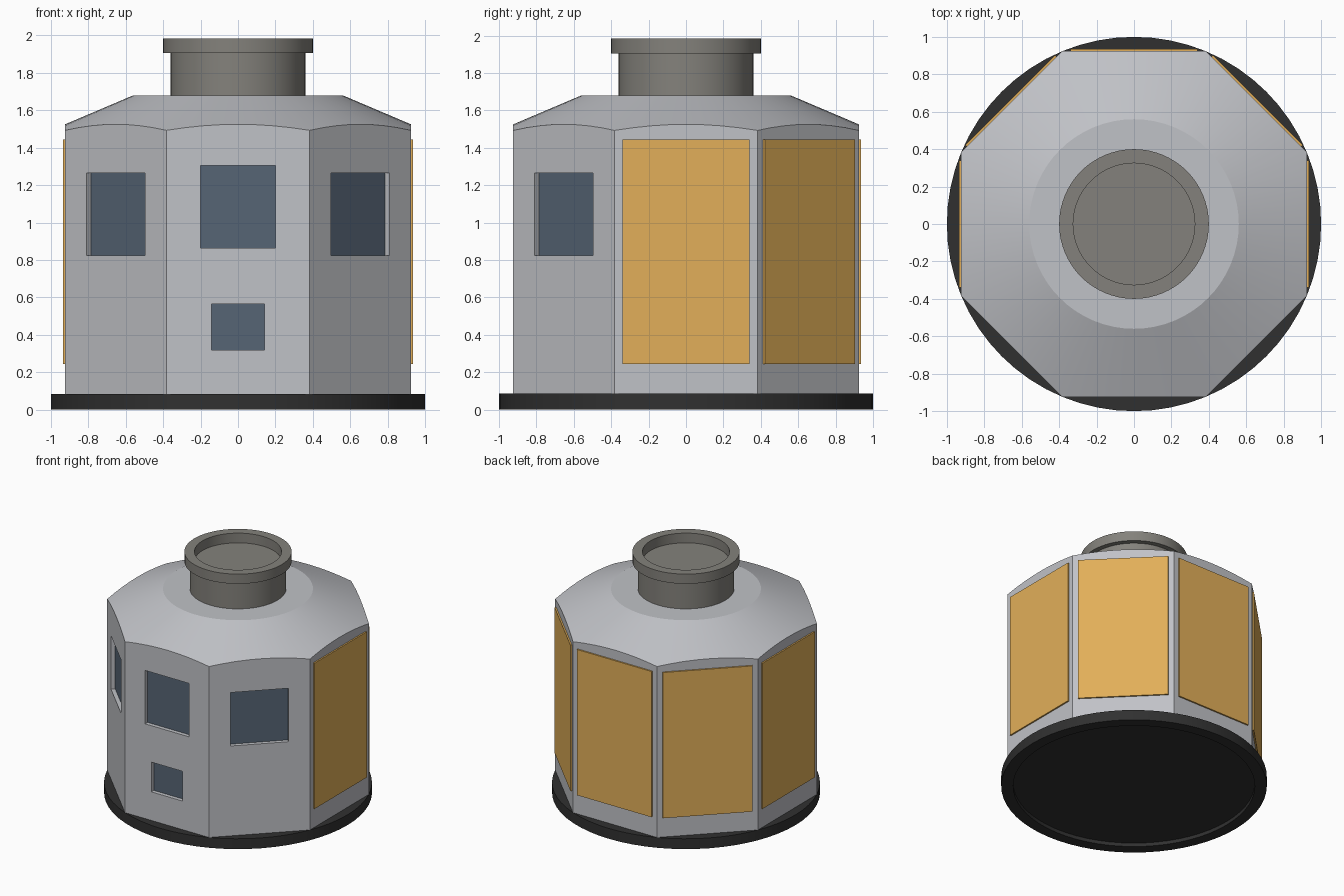
import bpy, bmesh, math
from mathutils import Matrix

cube = bpy.data.objects.get("Cube")
if cube:
    bpy.data.objects.remove(cube, do_unlink=True)

SEGMENTS = 64
APOTHEM = 0.924           # centre of the hull to each flat wall
ROOF_R, ROOF_Z, ROOF_SLOPE = 0.56, 1.68, 0.425


def material(name, r, g, b):
    mat = bpy.data.materials.new(name)
    mat.use_nodes = True
    mat.diffuse_color = (r, g, b, 1)
    mat.node_tree.nodes["Principled BSDF"].inputs["Base Color"].default_value = (r, g, b, 1)
    return mat


HULL = material("hull grey", 0.53, 0.54, 0.57)
GOLD = material("gold panel", 0.76, 0.43, 0.10)
GLASS = material("blue glass", 0.093, 0.13, 0.178)
DARK = material("dark base", 0.03, 0.03, 0.03)
METAL = material("warm grey metal", 0.23, 0.222, 0.2)


def finish(name, bm, mat):
    bmesh.ops.recalc_face_normals(bm, faces=bm.faces)
    mesh = bpy.data.meshes.new(name)
    bm.to_mesh(mesh)
    bm.free()
    mesh.materials.append(mat)
    obj = bpy.data.objects.new(name, mesh)
    bpy.context.collection.objects.link(obj)
    return obj


def smooth(obj):
    bpy.ops.object.select_all(action='DESELECT')
    obj.select_set(True)
    bpy.context.view_layer.objects.active = obj
    bpy.ops.object.shade_smooth_by_angle(angle=math.radians(18))


def loft(name, rings, mat):
    """Join rings, each a function from angle to (radius, z), and cap both ends."""
    bm = bmesh.new()
    loops = []
    for ring in rings:
        loop = []
        for i in range(SEGMENTS):
            a = math.tau * i / SEGMENTS
            r, z = ring(a)
            loop.append(bm.verts.new((r * math.cos(a), r * math.sin(a), z)))
        loops.append(loop)
    for low, high in zip(loops, loops[1:]):
        for i in range(SEGMENTS):
            j = (i + 1) % SEGMENTS
            bm.faces.new((low[i], low[j], high[j], high[i]))
    bm.faces.new(loops[0])
    bm.faces.new(loops[-1])
    return finish(name, bm, mat)


def lathe(name, profile, mat):
    obj = loft(name, [lambda a, p=p: p for p in profile], mat)
    smooth(obj)
    return obj


def add_box(bm, degrees, width, bottom, top, inner, outer):
    """Box on the wall that faces the given direction."""
    place = (Matrix.Rotation(math.radians(degrees), 4, 'Z')
             @ Matrix.Translation(((inner + outer) / 2, 0, (bottom + top) / 2))
             @ Matrix.Diagonal((outer - inner, width, top - bottom, 1)))
    bmesh.ops.create_cube(bm, size=1, matrix=place)


def wall_box(name, mat, *size):
    bm = bmesh.new()
    add_box(bm, *size)
    return finish(name, bm, mat)


# Octagonal hull, whose walls meet a conical roof in curved eaves
def octagon(a):
    return APOTHEM / math.cos((a + math.pi / 8) % (math.pi / 4) - math.pi / 8)


def eave(a):
    return octagon(a), ROOF_Z - ROOF_SLOPE * (octagon(a) - ROOF_R)


hull = loft("hull", [lambda a: (octagon(a), 0.085), eave,
                     lambda a: (ROOF_R, ROOF_Z)], HULL)

# Recessed windows: name, direction, width, bottom, top
windows = [
    ("front_window", -90, 0.40, 0.865, 1.305),
    ("lower_front_window", -90, 0.285, 0.32, 0.565),
    ("front_left_window", -45, 0.44, 0.825, 1.265),
    ("front_right_window", -135, 0.44, 0.825, 1.265),
]
DEPTH = 0.036
bm = bmesh.new()
for _, *size in windows:
    add_box(bm, *size, APOTHEM - DEPTH, APOTHEM + 0.1)
cutter = finish("window_cutter", bm, HULL)
cutter.hide_render = True
cut = hull.modifiers.new("window recesses", 'BOOLEAN')
cut.operation = 'DIFFERENCE'
cut.solver = 'EXACT'
cut.object = cutter
bpy.context.view_layer.objects.active = hull
bpy.ops.object.modifier_apply(modifier=cut.name)
bpy.data.objects.remove(cutter, do_unlink=True)
smooth(hull)

for name, *size in windows:
    wall_box(name, GLASS, *size, APOTHEM - DEPTH - 0.003, APOTHEM - DEPTH + 0.004)

# Gold panels on the sides and back
for name, degrees in (("left", 0), ("back_left", 45), ("back", 90),
                      ("back_right", 135), ("right", 180)):
    wall_box(name + "_panel", GOLD, degrees, 0.68, 0.245, 1.445,
             APOTHEM - 0.005, APOTHEM + 0.012)

# Base disc, hollowed slightly underneath
lathe("base", [(0.91, 0.03), (0.91, 0), (1, 0), (1, 0.085)], DARK)

# Docking neck with a raised rim around its recessed top
lathe("neck", [(0.36, ROOF_Z - 0.01), (0.36, 1.905), (0.40, 1.905),
               (0.40, 1.985), (0.325, 1.985), (0.325, 1.905)], METAL)
